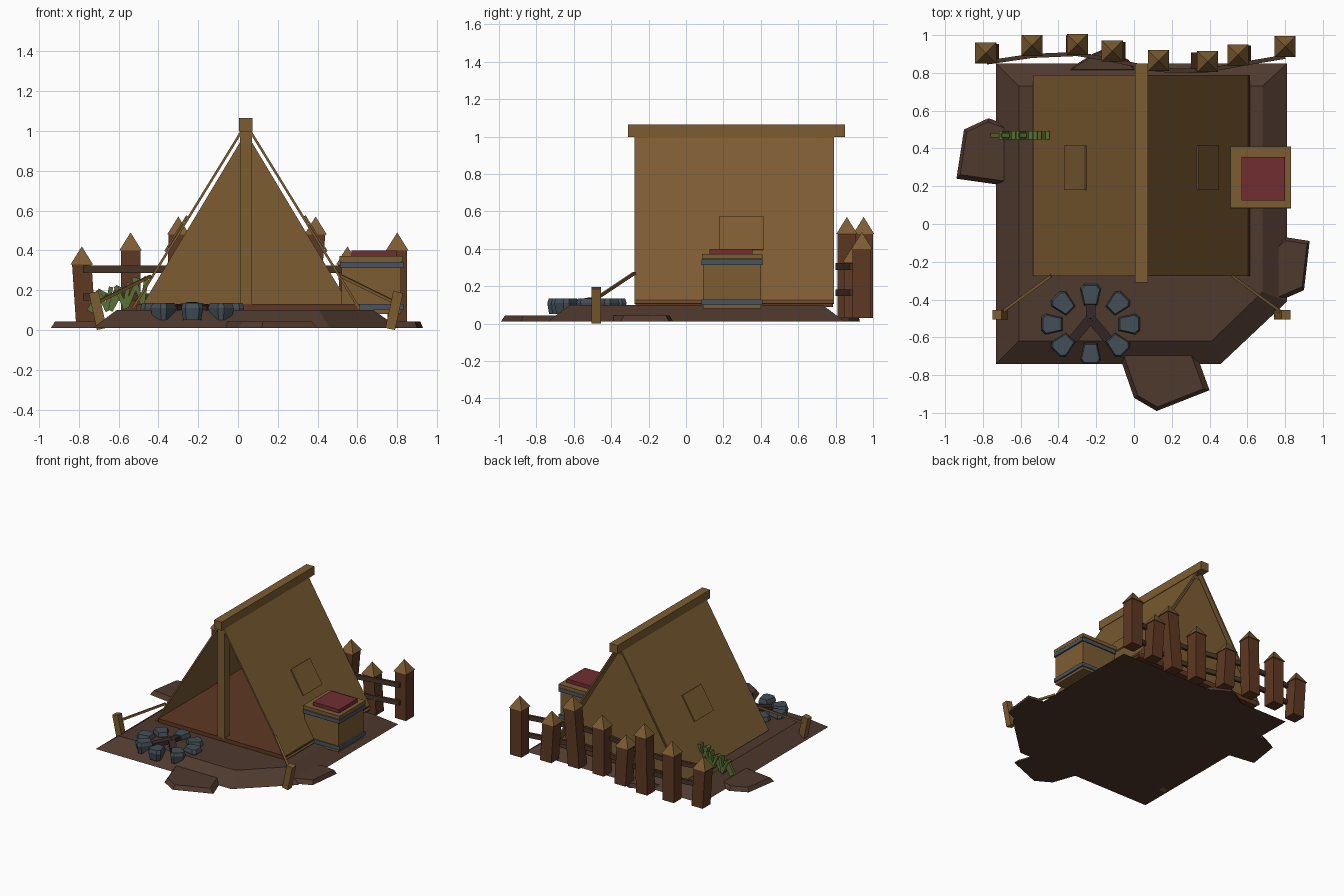
import bpy, bmesh, math, random
from mathutils import Vector, Matrix

if "Cube" in bpy.data.objects:
    bpy.data.objects.remove(bpy.data.objects["Cube"])

random.seed(4)


def material(name, rgb):
    m = bpy.data.materials.new(name)
    m.diffuse_color = (*rgb, 1)
    m.use_nodes = True
    m.node_tree.nodes["Principled BSDF"].inputs["Base Color"].default_value = m.diffuse_color
    return m


CANVAS = material("canvas tan", (0.205, 0.108, 0.032))
DIRT = material("dirt brown", (0.078, 0.041, 0.027))
WOOD = material("red brown wood", (0.112, 0.040, 0.016))
DARK = material("dark wood", (0.062, 0.033, 0.020))
STONE = material("slate stone", (0.056, 0.076, 0.095))
BAND = material("blue grey metal", (0.068, 0.090, 0.112))
RED = material("red cloth", (0.165, 0.027, 0.031))
GREEN = material("grass green", (0.105, 0.165, 0.035))
CHAR = material("charred wood", (0.034, 0.022, 0.020))


def mesh_object(name, verts, faces, mat):
    me = bpy.data.meshes.new(name)
    me.from_pydata([tuple(v) for v in verts], [], faces)
    bm = bmesh.new()
    bm.from_mesh(me)
    bmesh.ops.recalc_face_normals(bm, faces=bm.faces)
    bm.to_mesh(me)
    bm.free()
    me.materials.append(mat)
    ob = bpy.data.objects.new(name, me)
    bpy.context.collection.objects.link(ob)
    return ob


def loft(name, low, high, mat):
    """Solid between two matching outlines."""
    n = len(low)
    faces = [list(range(n)), list(range(n, 2 * n))]
    faces += [[i, (i + 1) % n, n + (i + 1) % n, n + i] for i in range(n)]
    return mesh_object(name, list(low) + list(high), faces, mat)


def box(name, x0, x1, y0, y1, z0, z1, mat):
    c = [(x0, y0), (x1, y0), (x1, y1), (x0, y1)]
    return loft(name, [(x, y, z0) for x, y in c], [(x, y, z1) for x, y in c], mat)


def beam(name, a, b, w, h, mat):
    """Square bar from a to b, w sideways and h upward."""
    a, b = Vector(a), Vector(b)
    d = (b - a).normalized()
    ref = Vector((0, 0, 1)) if abs(d.z) < 0.9 else Vector((0, 1, 0))
    s = d.cross(ref).normalized()
    u = s.cross(d)
    ring = [s * (i * w / 2) + u * (j * h / 2) for i, j in ((-1, -1), (1, -1), (1, 1), (-1, 1))]
    return loft(name, [a + r for r in ring], [b + r for r in ring], mat)


# Ground mound with sloped rim
outer = [(-0.73, -0.74), (0.46, -0.74), (0.81, -0.41), (0.81, 0.85), (-0.73, 0.85)]
inner = [(-0.61, -0.62), (0.41, -0.62), (0.68, -0.36), (0.68, 0.73), (-0.61, 0.73)]
loft("ground_mound", [(x, y, 0.01) for x, y in outer], [(x, y, 0.10) for x, y in inner], DIRT)

# Low slabs around the mound
slabs = {
    "left": [(-0.94, 0.24), (-0.66, 0.20), (-0.66, 0.52), (-0.77, 0.56), (-0.90, 0.50)],
    "right": [(0.74, -0.42), (0.90, -0.35), (0.93, -0.09), (0.80, -0.07), (0.74, -0.12)],
    "front": [(0.0, -0.92), (0.12, -0.99), (0.40, -0.88), (0.32, -0.66), (-0.09, -0.66)],
    "back": [(-0.36, 0.81), (0.02, 0.81), (-0.03, 0.87), (-0.15, 0.93), (-0.22, 0.90)],
}
for key, pts in slabs.items():
    cx = sum(p[0] for p in pts) / len(pts)
    cy = sum(p[1] for p in pts) / len(pts)
    loft("slab_" + key, [(x, y, 0.01) for x, y in pts],
         [(cx + (x - cx) * 0.87, cy + (y - cy) * 0.87, 0.042) for x, y in pts], DIRT)

# Tent: floor, back wall, two leaning sheets with patches, ridge and posts
RX = 0.04
box("tent_floor", RX - 0.55, RX + 0.57, -0.27, 0.785, 0.09, 0.13, WOOD)
tri = [(RX - 0.53, 0.11), (RX + 0.53, 0.11), (RX + 0.02, 0.96), (RX - 0.02, 0.96)]
loft("back_wall", [(x, 0.755, z) for x, z in tri], [(x, 0.77, z) for x, z in tri], CANVAS)
for side, name in ((-1, "left"), (1, "right")):
    top, foot = Vector((RX + side * 0.025, 0, 1.005)), Vector((RX + side * 0.575, 0, 0.11))
    out = Vector((side * 0.85, 0, 0.525))

    def sheet(label, t0, t1, y0, y1, off0, off1, mat):
        low = []
        for t, y in ((t0, y0), (t1, y0), (t1, y1), (t0, y1)):
            p = top.lerp(foot, t)
            low.append(Vector((p.x, y, p.z)))
        return loft(label, [p + out * off0 for p in low], [p + out * off1 for p in low], mat)

    sheet("canvas_" + name, 0, 1, -0.275, 0.79, -0.012, 0.0, CANVAS)
    sheet("patch_" + name, 0.485, 0.685, 0.18, 0.415, 0.001, 0.01, CANVAS)
box("ridge_beam", RX - 0.034, RX + 0.034, -0.31, 0.85, 0.998, 1.065, CANVAS)
box("front_post", RX - 0.031, RX + 0.031, -0.27, -0.21, 0.12, 1.0, CANVAS)
box("back_post", RX - 0.031, RX + 0.031, 0.69, 0.75, 0.12, 1.0, CANVAS)

# Guy ropes and ground pegs
for side, name in ((-1, "left"), (1, "right")):
    cx = RX + side * 0.745
    beam("peg_" + name, (cx - side * 0.02, -0.48, 0.005), (cx + side * 0.02, -0.48, 0.19), 0.05, 0.05, CANVAS)
    beam("rope_" + name, (RX + side * 0.48, -0.275, 0.27), (cx, -0.47, 0.14), 0.015, 0.015, CANVAS)

# Crate with metal bands and a red cloth on top
box("crate", 0.52, 0.82, 0.09, 0.40, 0.08, 0.36, CANVAS)
box("crate_lid", 0.51, 0.83, 0.085, 0.41, 0.345, 0.372, CANVAS)
for i, z in enumerate((0.10, 0.312)):
    box("crate_band_%d" % i, 0.512, 0.832, 0.082, 0.408, z, z + 0.03, BAND)
box("crate_cloth", 0.57, 0.80, 0.125, 0.355, 0.37, 0.40, RED)

# Fence posts with pointed caps
posts = [(-0.775, 0.905, 0.42), (-0.54, 0.945, 0.49), (-0.305, 0.95, 0.57), (-0.105, 0.915, 0.42),
         (0.13, 0.865, 0.49), (0.37, 0.86, 0.57), (0.56, 0.895, 0.42), (0.80, 0.94, 0.49)]
lean = [-0.01, 0.0, 0.005, -0.01, 0.0, 0.02, -0.01, 0.0]
for i, ((x, y, tip), dx) in enumerate(zip(posts, lean)):
    h = tip - 0.09
    r, t = 0.049, 0.056
    sq = ((-1, -1), (1, -1), (1, 1), (-1, 1))
    loft("fence_post_%d" % i, [(x - dx + a * r, y + b * r, 0.03) for a, b in sq],
         [(x + dx + a * r, y + b * r, h) for a, b in sq], WOOD)
    mesh_object("fence_cap_%d" % i,
                [(x + dx + a * t, y + b * t, h) for a, b in sq] + [(x + dx, y, tip)],
                [(0, 1, 2, 3), (0, 1, 4), (1, 2, 4), (2, 3, 4), (3, 0, 4)], CANVAS)

# Fence rails follow the inner side of the posts
path = [(-0.78, 0.855), (-0.54, 0.89), (-0.30, 0.90), (-0.10, 0.865),
        (0.13, 0.815), (0.37, 0.81), (0.56, 0.845), (0.80, 0.885)]
for row, z in enumerate((0.165, 0.305)):
    for i in range(len(path) - 1):
        beam("fence_rail_%d_%d" % (row, i), (*path[i], z), (*path[i + 1], z), 0.022, 0.036, DARK)

# Fire ring: eight clipped stones and charred logs
FX, FY = -0.23, -0.53
shape = [(-0.055, -0.035), (0.035, -0.055), (0.058, -0.035), (0.058, 0.035), (0.035, 0.055), (-0.055, 0.035)]
for i in range(8):
    a = i * math.pi / 4
    rot = Matrix.Rotation(a, 2)
    c = Vector((FX + 0.203 * math.cos(a), FY + 0.154 * math.sin(a)))
    base, mid, cap = [[(*(c + rot @ (Vector(p) * k)), z) for p in shape]
                      for k, z in ((0.82, 0.05), (1.0, 0.11), (0.86, 0.135))]
    n = len(shape)
    faces = [list(range(n)), list(range(2 * n, 3 * n))]
    faces += [[s + j, s + (j + 1) % n, s + n + (j + 1) % n, s + n + j] for s in (0, n) for j in range(n)]
    mesh_object("fire_stone_%d" % i, base + mid + cap, faces, STONE)
for i, deg in enumerate((90, 232, 308)):
    a = math.radians(deg)
    beam("fire_log_%d" % i, (FX, FY + 0.03, 0.125),
         (FX + 0.15 * math.cos(a), FY + 0.03 + 0.14 * math.sin(a), 0.105), 0.05, 0.03, CHAR)

# Grass tuft: a row of leaning blades
for i in range(9):
    x = -0.71 + i * 0.03
    dx = (0.03, -0.025, 0.012)[i % 3]
    beam("grass_blade_%d" % i, (x - dx, 0.47, 0.09 + 0.004 * i),
         (x + dx, 0.47, 0.20 + 0.01 * i * 0.7 + random.uniform(-0.01, 0.02)), 0.022, 0.045, GREEN)
